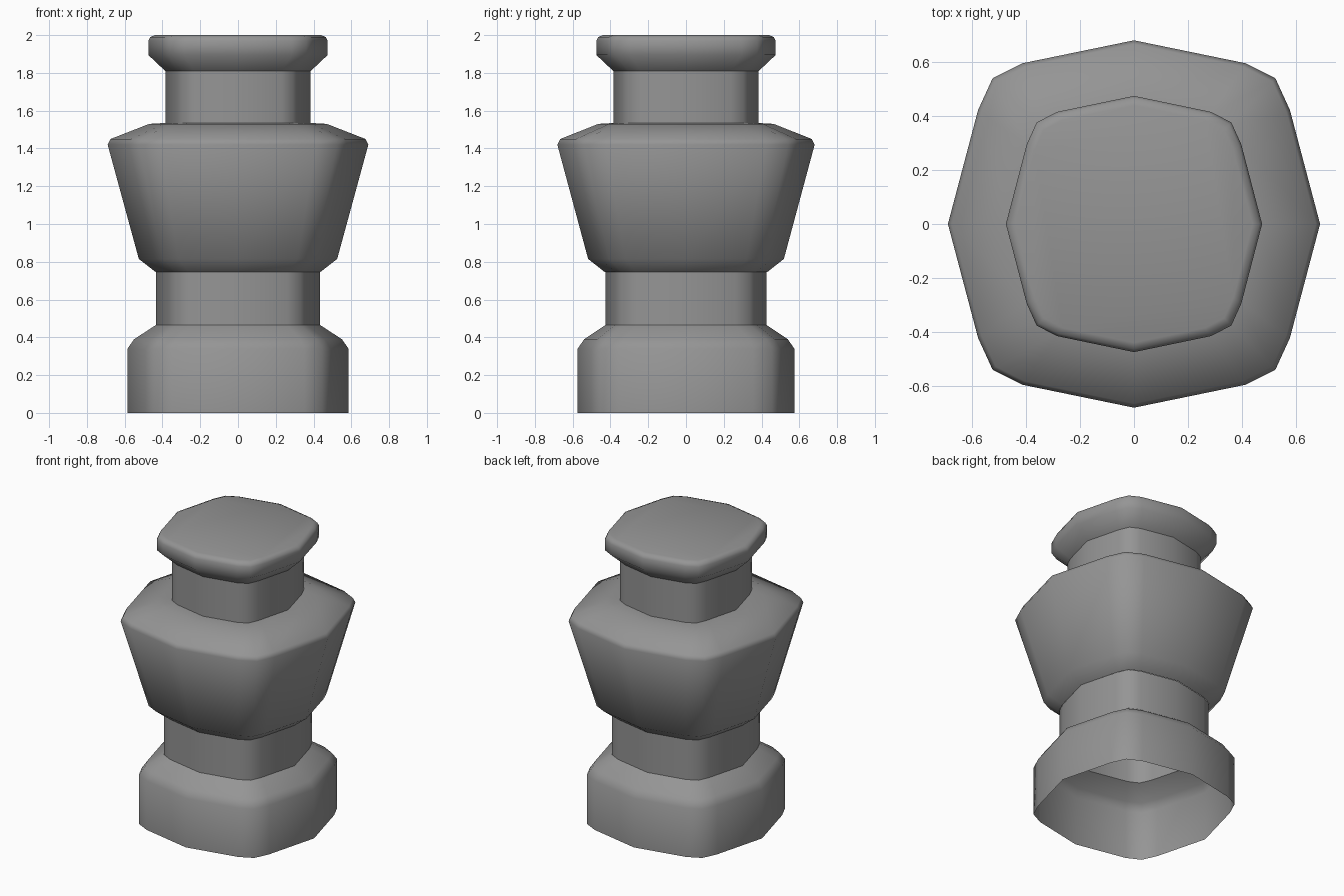
import bpy, bmesh, math

cube = bpy.data.objects.get("Cube")
if cube:
    bpy.data.objects.remove(cube, do_unlink=True)

# Single stone colour
stone = bpy.data.materials.new("grey_stone")
stone.use_nodes = True
GREY = (0.3, 0.3, 0.3, 1.0)
stone.diffuse_color = GREY
stone.node_tree.nodes["Principled BSDF"].inputs["Base Color"].default_value = GREY

# Unit plan outline: bowed square with clipped corners, one quarter rotated four times
QUARTER = [(1.0, 0.0), (0.838, 0.62), (0.76, 0.793)]


def outline():
    pts = []
    for sx, sy in ((1, 1), (-1, 1), (-1, -1), (1, -1)):
        quarter = QUARTER + [(0.60, 0.875), (0.0, 1.0)]
        quarter = [(x * sx, y * sy) for x, y in quarter]
        if sx * sy < 0:
            quarter.reverse()
        pts += quarter[:-1]
    return pts


def lathe(name, profile, depth=1.0, cap_top=False):
    """Sweep the plan outline along (radius, height) rings."""
    bm = bmesh.new()
    rings = [[bm.verts.new((x * r, y * r * depth, z)) for x, y in outline()]
             for r, z in profile]
    n = len(rings[0])
    for low, high in zip(rings, rings[1:]):
        for i in range(n):
            j = (i + 1) % n
            bm.faces.new((low[i], low[j], high[j], high[i]))
    if cap_top:
        bm.faces.new(rings[-1])
    mesh = bpy.data.meshes.new(name)
    bm.to_mesh(mesh)
    bm.free()
    mesh.materials.append(stone)
    obj = bpy.data.objects.new(name, mesh)
    bpy.context.collection.objects.link(obj)
    bpy.ops.object.select_all(action='DESELECT')
    obj.select_set(True)
    bpy.context.view_layer.objects.active = obj
    bpy.ops.object.shade_smooth_by_angle(angle=math.radians(48))
    return obj


# Open-bottomed foot with a sloped shoulder
lathe("foot", [(0.585, 0), (0.585, 0.34), (0.55, 0.39), (0.435, 0.465)], 0.98)
# Narrow waist
lathe("waist", [(0.435, 0.465), (0.435, 0.745)], 0.98)
# Flared body with rounded rim and sloping shoulder
lathe("body", [(0.435, 0.745), (0.525, 0.815), (0.69, 1.42), (0.675, 1.45),
               (0.47, 1.53), (0.385, 1.535)], 0.987)
# Neck
lathe("neck", [(0.385, 1.535), (0.385, 1.81)])
# Flat-topped cap
lathe("cap", [(0.385, 1.81), (0.475, 1.895), (0.475, 1.97), (0.465, 1.99),
              (0.44, 2.0)], 1.0, cap_top=True)
